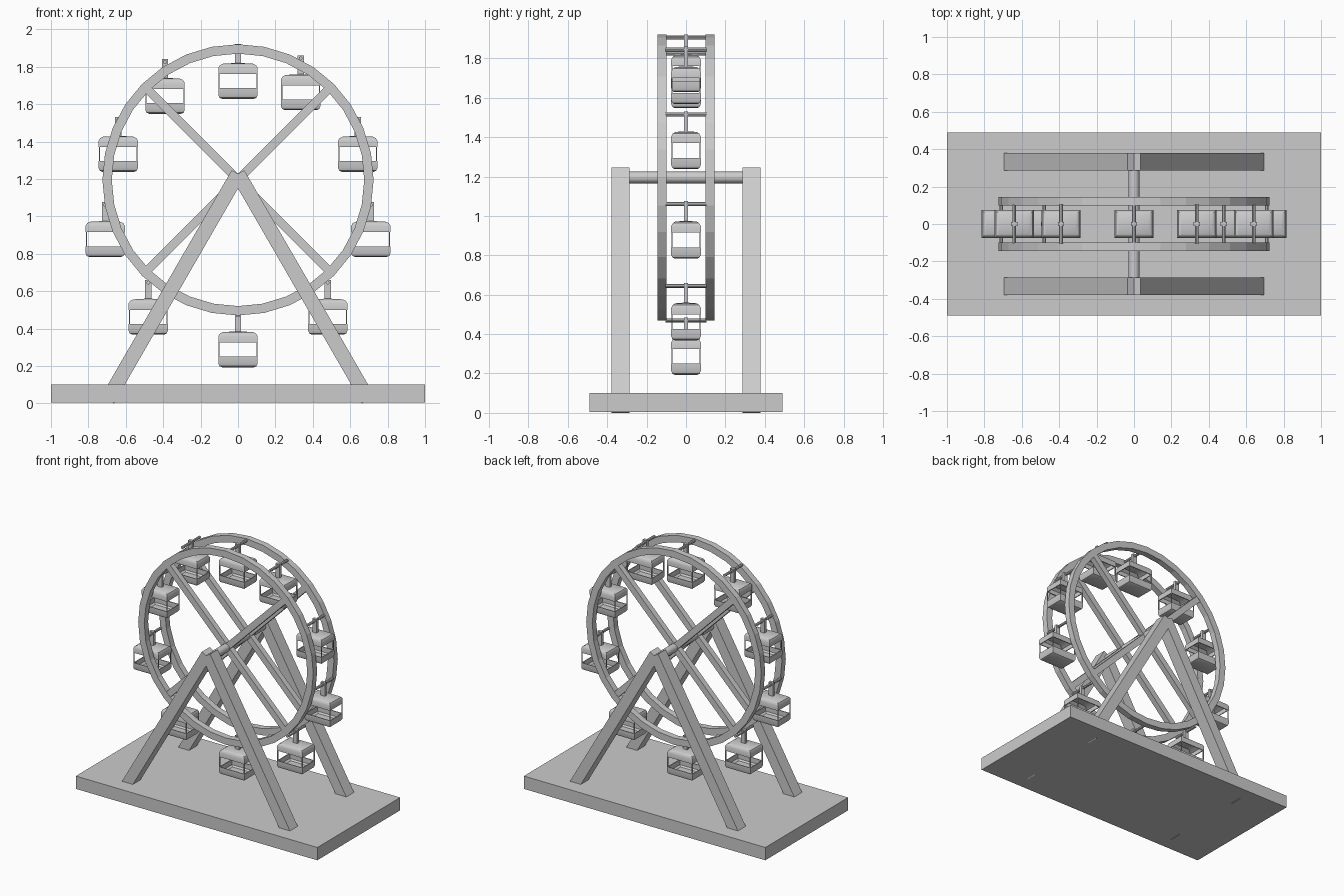
import bpy, bmesh, math
from mathutils import Matrix, Vector

if "Cube" in bpy.data.objects:
    bpy.data.objects.remove(bpy.data.objects["Cube"])

HUB_Z = 1.195


def finish(name, bm, smooth=False):
    bmesh.ops.recalc_face_normals(bm, faces=bm.faces)
    mesh = bpy.data.meshes.new(name)
    bm.to_mesh(mesh)
    bm.free()
    ob = bpy.data.objects.new(name, mesh)
    bpy.context.collection.objects.link(ob)
    if smooth:
        bpy.ops.object.select_all(action='DESELECT')
        ob.select_set(True)
        bpy.context.view_layer.objects.active = ob
        bpy.ops.object.shade_smooth_by_angle(angle=math.radians(35))
    return ob


def add_box(bm, centre, size, angle=0.0):
    """Box turned about the y axis."""
    m = (Matrix.Translation(centre) @ Matrix.Rotation(angle, 4, 'Y')
         @ Matrix.Diagonal((*size, 1)))
    bmesh.ops.create_cube(bm, size=1, matrix=m)


def add_rod(bm, centre, radius, length, sides):
    """Cylinder lying along y."""
    m = Matrix.Translation(centre) @ Matrix.Rotation(math.pi / 2, 4, 'X')
    bmesh.ops.create_cone(bm, cap_ends=True, segments=sides, radius1=radius,
                          radius2=radius, depth=length, matrix=m)


def add_loft(bm, centre, levels):
    """Stack of rectangles (half x, half y, z), closed at both ends."""
    loops = []
    for hx, hy, z in levels:
        loops.append([bm.verts.new(Vector(centre) + Vector((sx * hx, sy * hy, z)))
                      for sx, sy in ((-1, -1), (1, -1), (1, 1), (-1, 1))])
    for a, b in zip(loops, loops[1:]):
        for i in range(4):
            j = (i + 1) % 4
            bm.faces.new((a[i], a[j], b[j], b[i]))
    bm.faces.new(loops[0])
    bm.faces.new(loops[-1])


# Base slab
bm = bmesh.new()
add_box(bm, (0, 0, 0.052), (2, 0.98, 0.096))
finish("base", bm)

# A-frame supports, square-cut legs leaning 30 degrees
for label, y in (("front", -0.333), ("back", 0.333)):
    bm = bmesh.new()
    top, bottom = 1.227, 0.0195
    length = (top - bottom) / math.cos(math.radians(30))
    for s in (-1, 1):
        add_box(bm, (s * length / 4, y, (top + bottom) / 2),
                (0.078, 0.092, length), -s * math.radians(30))
    finish(label + "_support", bm)

# Axle
bm = bmesh.new()
add_rod(bm, (0, 0, HUB_Z), 0.03, 0.66, 16)
finish("axle", bm, True)

# Wheel rims with crossed spokes
for label, y in (("front", -0.122), ("back", 0.122)):
    bm = bmesh.new()
    n, section = 32, ((0.725, -1), (0.725, 1), (0.675, 1), (0.675, -1))
    rings = []
    for i in range(n):
        a = 2 * math.pi * i / n
        rings.append([bm.verts.new((r * math.sin(a), y + s * 0.023,
                                    HUB_Z + r * math.cos(a))) for r, s in section])
    for i in range(n):
        p, q = rings[i], rings[(i + 1) % n]
        for j in range(4):
            k = (j + 1) % 4
            bm.faces.new((p[j], p[k], q[k], q[j]))
    finish(label + "_rim", bm)

    bm = bmesh.new()
    for s in (-1, 1):
        add_box(bm, (0, y, HUB_Z), (0.046, 0.042, 1.37), s * math.pi / 4)
    finish(label + "_spokes", bm)

# Cabins: pivot points (x, z) around the rim
pivots = [(0, 1.905), (0.335, 1.845), (-0.39, 1.825), (0, 0.47)]
for s in (-1, 1):
    pivots += [(s * 0.64, 1.515), (s * 0.71, 1.06), (s * 0.48, 0.645)]

for i, (x, z) in enumerate(pivots, 1):
    # Cross rod and hanger
    bm = bmesh.new()
    add_rod(bm, (x, 0, z), 0.01, 0.21, 8)
    finish(f"cross_rod_{i}", bm, True)
    bm = bmesh.new()
    add_box(bm, (x, 0, z - 0.037), (0.034, 0.022, 0.105))
    finish(f"hanger_{i}", bm)

    c = (x, 0, z - 0.085)
    # Domed roof, hollow underneath
    bm = bmesh.new()
    add_loft(bm, c, [(0.012, 0.009, 0), (0.08, 0.055, -0.004),
                     (0.097, 0.067, -0.012), (0.105, 0.075, -0.026),
                     (0.105, 0.075, -0.06), (0.099, 0.069, -0.06),
                     (0.099, 0.069, -0.028), (0.07, 0.048, -0.012)])
    finish(f"cabin_roof_{i}", bm, True)
    # Open tub with rounded bottom edge
    bm = bmesh.new()
    add_loft(bm, c, [(0.085, 0.058, -0.192), (0.099, 0.069, -0.186),
                     (0.105, 0.075, -0.172), (0.105, 0.075, -0.135),
                     (0.099, 0.069, -0.135), (0.099, 0.069, -0.172),
                     (0.085, 0.058, -0.182)])
    finish(f"cabin_tub_{i}", bm, True)
    # Thin corner posts
    bm = bmesh.new()
    for sx in (-1, 1):
        for sy in (-1, 1):
            add_box(bm, (x + sx * 0.101, sy * 0.071, c[2] - 0.0975),
                    (0.006, 0.006, 0.08))
    finish(f"cabin_posts_{i}", bm)
